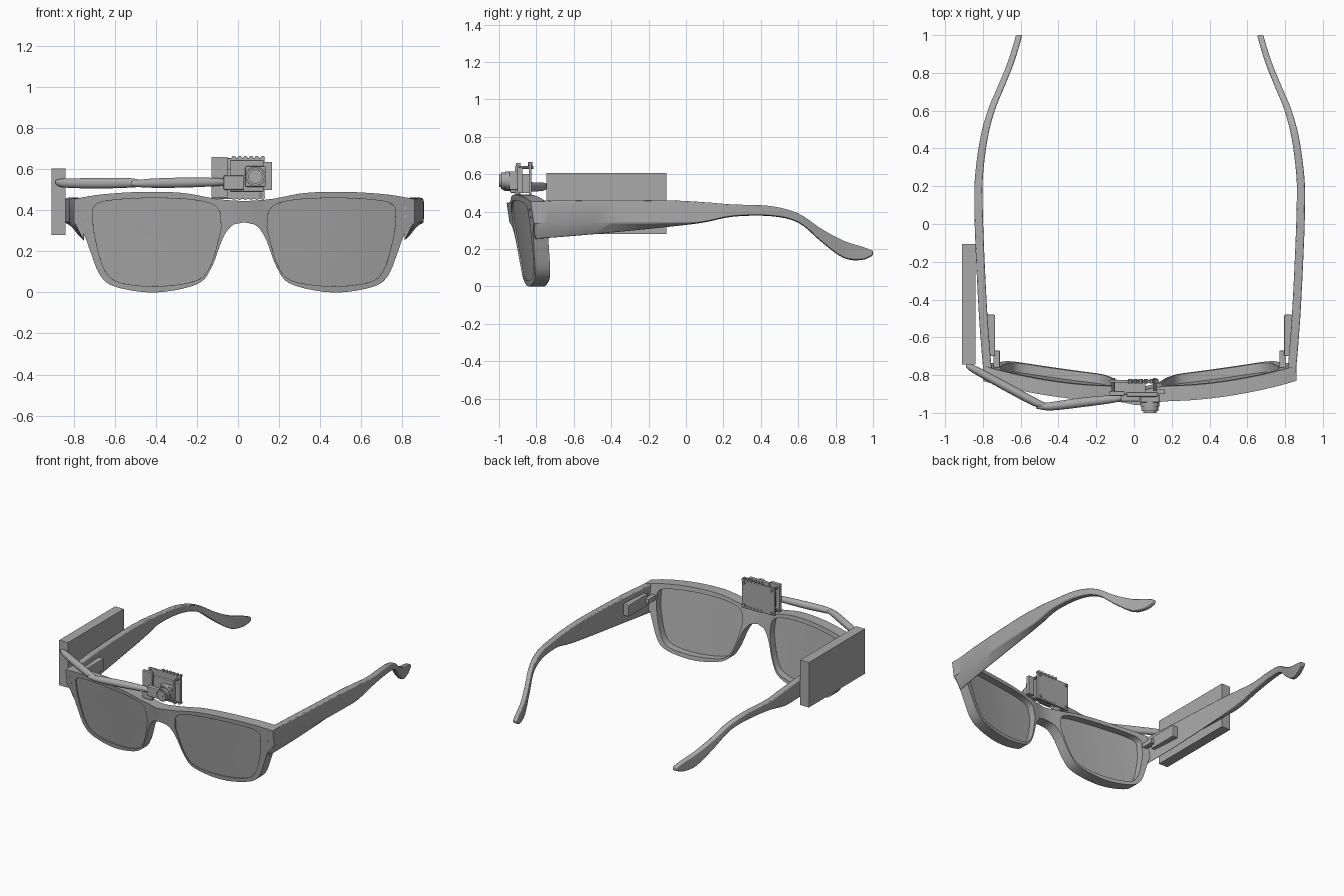
import bpy, bmesh, math
from mathutils import Vector

if "Cube" in bpy.data.objects:
    bpy.data.objects.remove(bpy.data.objects["Cube"])

CX = 0.03          # symmetry plane of the spectacles
GREY = (0.4, 0.4, 0.4, 1)
grey = bpy.data.materials.new("plain_grey")
grey.use_nodes = True
grey.diffuse_color = GREY
grey.node_tree.nodes["Principled BSDF"].inputs["Base Color"].default_value = GREY


def finish(name, bm, bevel=0, mirror=False, smooth=True):
    """Turn a bmesh into an object with optional mirror and bevel."""
    bmesh.ops.recalc_face_normals(bm, faces=bm.faces)
    mesh = bpy.data.meshes.new(name)
    bm.to_mesh(mesh)
    bm.free()
    mesh.materials.append(grey)
    ob = bpy.data.objects.new(name, mesh)
    bpy.context.collection.objects.link(ob)
    if mirror:
        ob.location.x = CX
        ob.modifiers.new("mirror", "MIRROR").merge_threshold = 0.002
    if bevel:
        mod = ob.modifiers.new("bevel", "BEVEL")
        mod.width, mod.segments, mod.limit_method = bevel, 2, "ANGLE"
        mod.angle_limit = math.radians(40)
    if smooth:
        bpy.ops.object.select_all(action="DESELECT")
        ob.select_set(True)
        bpy.context.view_layer.objects.active = ob
        bpy.ops.object.shade_smooth_by_angle(angle=math.radians(35))
    return ob


def spline(points, steps, closed=False):
    """Catmull-Rom samples through tuples of any length."""
    pts = [Vector(p) for p in points]
    n, out = len(pts), []
    pick = (lambda i: pts[i % n]) if closed else (lambda i: pts[min(max(i, 0), n - 1)])
    for i in range(n if closed else n - 1):
        a, b, c, d = (pick(i + k) for k in (-1, 0, 1, 2))
        for s in range(steps):
            t = s / steps
            out.append(b + (c - a) * (t / 2) + (a * 2 - b * 5 + c * 4 - d) * (t * t / 2)
                       + (b * 3 - a - c * 3 + d) * (t ** 3 / 2))
    return out if closed else out + [pts[-1]]


def loft(bm, rings, caps=True, loop=False):
    """Skin closed rings that share a vertex count."""
    vs = [[bm.verts.new(p) for p in ring] for ring in rings]
    pairs = list(zip(vs, vs[1:])) + ([(vs[-1], vs[0])] if loop else [])
    for a, b in pairs:
        for i in range(len(a)):
            j = (i + 1) % len(a)
            bm.faces.new((a[i], a[j], b[j], b[i]))
    if caps:
        bm.faces.new(vs[0])
        bm.faces.new(vs[-1])


def box(name, x, y, z, bevel=0, mirror=False):
    bm = bmesh.new()
    bmesh.ops.create_cube(bm, size=1)
    for v in bm.verts:
        v.co = [(r[0] + r[1]) / 2 + c * (r[1] - r[0]) for c, r in zip(v.co, (x, y, z))]
    return finish(name, bm, bevel, mirror, smooth=False)


def cylinder(name, x, z, y0, y1, radius, sides=24, mirror=False):
    bm = bmesh.new()
    angles = [math.tau * i / sides for i in range(sides)]
    loft(bm, [[(x + radius * math.cos(a), y, z + radius * math.sin(a)) for a in angles]
              for y in (y0, y1)])
    return finish(name, bm, mirror=mirror)


def front_y(x, z):
    """Wrapped and tilted front surface, bulging at the bridge."""
    return -0.94 + 0.16 * x * x + 0.15 * (0.45 - z) - 0.02 * math.exp(-(x / 0.08) ** 2)


def bent(loop, depth):
    return [(x, front_y(x, z) + depth, z) for x, z in loop]


# Rim outlines, one half, given as distance from the symmetry plane and height
MID = Vector((0.43, 0.25))
lens_pts = [(.74, .37), (.72, .43), (.62, .452), (.43, .46), (.24, .45), (.14, .42),
            (.11, .35), (.13, .24), (.17, .12), (.24, .055), (.43, .03), (.61, .05),
            (.68, .11), (.72, .24)]
top_edge = [(.83, .455), (.7, .477), (.5, .49), (.3, .485), (.13, .455), (0, .445)]
low_edge = [(0, .342), (.04, .335), (.075, .31), (.11, .25), (.16, .12), (.23, .04),
            (.43, 0), (.62, .025), (.7, .08), (.75, .2), (.78, .28), (.83, .34)]
outer_curve = spline(top_edge, 5) + spline(low_edge, 5)
lens_curve = spline(lens_pts, 8, closed=True)


def ray_hit(curve, direction):
    """Distance from the lens middle to a closed outline along a direction."""
    best = 0
    for a, b in zip(curve, curve[1:] + curve[:1]):
        a, e = a - MID, b - a
        den = direction.cross(e)
        if abs(den) > 1e-9:
            t, s = a.cross(e) / den, a.cross(direction) / den
            if t > 0 and -0.001 <= s <= 1.001:
                best = max(best, t)
    return best


# Front frame: rim ring matched to the lens outline by angle
outer = outer_curve
inner = []
for p in outer:
    d = (p - MID).normalized()
    inner.append(MID + d * ray_hit(lens_curve, d))
bm = bmesh.new()
middle = [a.lerp(b, 0.5) for a, b in zip(inner, outer)]
loft(bm, [bent(inner, 0), bent(middle, 0), bent(outer, 0),
          bent(outer, .08), bent(middle, .08), bent(inner, .08)], caps=False, loop=True)
seam = [f for f in bm.faces if all(abs(v.co.x) < 1e-5 for v in f.verts)]
bmesh.ops.delete(bm, geom=seam, context="FACES")
finish("front_frame", bm, bevel=0.01, mirror=True)

# Lenses: curved plates made of shrinking rings
bm = bmesh.new()
scales = [0.03, 0.25, 0.5, 0.75, 1.01]
shrunk = [[MID + (p - MID) * s for p in inner] for s in scales]
loft(bm, [bent(r, .008) for r in shrunk] + [bent(r, .03) for r in reversed(shrunk)])
finish("lenses", bm, mirror=True)

# Temples: y, outer x, top, bottom along the arm
stations = [(-.81, .825, .457, .25), (-.5, .85, .462, .275), (-.1, .87, .46, .315),
            (.1, .875, .45, .342), (.25, .872, .438, .372), (.45, .845, .43, .375),
            (.6, .805, .39, .34), (.72, .755, .31, .24), (.84, .705, .245, .152),
            (.94, .672, .213, .14), (1, .655, .19, .165)]
rings = []
for y, x, top, low in spline(stations, 4):
    thick = 0.045 - 0.012 * max(y, 0)
    chamfer = max(low + 0.004, 0.338) if y < 0.1 else low + 0.004
    rings.append([(x, y, top), (x, y, chamfer), (x - thick, y, low), (x - thick, y, top)])
bm = bmesh.new()
loft(bm, rings)
finish("temples", bm, bevel=0.006, mirror=True)

# Hinges and rivets
box("hinge_blocks", (.765, .81), (-.7, -.48), (.335, .42), 0.006, mirror=True)
box("hinge_hooks", (.74, .775), (-.76, -.67), (.36, .395), 0.004, mirror=True)
for height in (.37, .41):
    y = front_y(.785, height)
    cylinder("rivets", .785, height, y - .003, y + .01, .007, 10, mirror=True)

# Battery box beside the right temple
box("battery_box", (-.91, -.84), (-.745, -.105), (.28, .605))

# Two-part tapered boom: x, y, z, radius
bm = bmesh.new()
for path in ([(-.89, -.75, .538, .008), (-.85, -.768, .533, .022), (-.68, -.86, .532, .026),
              (-.53, -.94, .534, .024), (-.46, -.965, .53, .014)],
             [(-.52, -.965, .53, .012), (-.44, -.965, .532, .022), (-.28, -.945, .535, .025),
              (-.1, -.925, .538, .02), (-.04, -.915, .537, .008)]):
    angles = [math.tau * i / 14 for i in range(14)]
    loft(bm, [[(x, y + r * math.cos(a), z + r * math.sin(a)) for a in angles]
              for x, y, z, r in spline(path, 4)])
finish("camera_boom", bm)

# Camera module: stacked boards, bracket and lens
box("rear_board", (-.13, .13), (-.84, -.825), (.455, .655), 0.004)
box("front_board", (-.13, -.05), (-.91, -.885), (.46, .66), 0.004)
box("board_spacer", (-.1, .06), (-.9, -.83), (.5, .6))
box("sensor_board", (-.04, .125), (-.915, -.89), (.49, .645), 0.006)
box("boom_clamp", (-.07, .03), (-.94, -.9), (.5, .57), 0.006)
box("side_bracket", (.12, .165), (-.9, -.875), (.5, .635))
box("sensor_housing", (.035, .135), (-.945, -.9), (.515, .615), 0.006)
for radius, y0, y1 in ((.05, -.965, -.94), (.044, -.99, -.96), (.034, -1, -.985)):
    cylinder("camera_lens", .085, .565, y0, y1, radius)
cylinder("lens_pupil", .085, .565, -1.001, -.99, .014, 16)
for i in range(6):
    x = -.02 + .028 * i
    for z in (.655, .462):
        cylinder("pin_pads", x, z, -.845, -.82, .011, 10)
for x in (-.11, .11):
    for z in (.475, .635):
        cylinder("board_screws", x, z, -.885, -.815, .009, 10)
